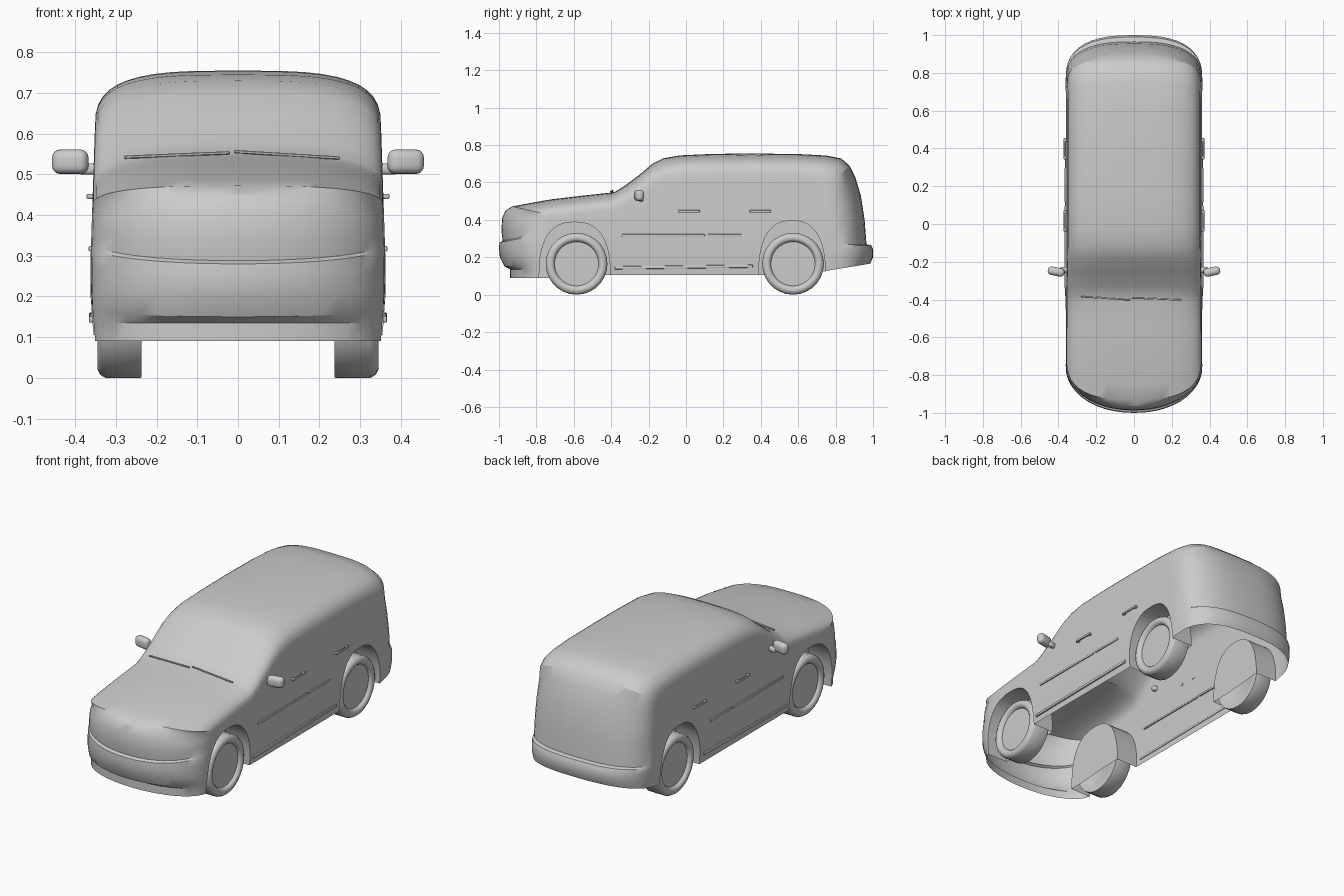
import bpy, bmesh
from math import sin, cos, pi
from mathutils import Matrix, Vector, Euler

if "Cube" in bpy.data.objects:
    bpy.data.objects.remove(bpy.data.objects["Cube"])


def finish(name, bm, mirror=False, angle=30):
    bmesh.ops.recalc_face_normals(bm, faces=bm.faces)
    me = bpy.data.meshes.new(name)
    bm.to_mesh(me)
    bm.free()
    ob = bpy.data.objects.new(name, me)
    bpy.context.collection.objects.link(ob)
    if mirror:
        ob.modifiers.new("Mirror", 'MIRROR')
    smooth(ob, angle)
    return ob


def smooth(ob, angle=30):
    bpy.ops.object.select_all(action='DESELECT')
    ob.select_set(True)
    bpy.context.view_layer.objects.active = ob
    bpy.ops.object.shade_smooth_by_angle(angle=angle * pi / 180)


def lerp_table(table, t):
    if t <= table[0][0]:
        return table[0][1]
    for (a, va), (b, vb) in zip(table, table[1:]):
        if t <= b:
            return va + (vb - va) * (t - a) / (b - a)
    return table[-1][1]


def half_width(z):
    return lerp_table([(.09, .354), (.2, .362), (.3, .362), (.45, .357), (.6, .352)], z)


def bottom_z(y):
    return lerp_table([(-.7, .09), (-.5, .105), (.5, .105), (.745, .125), (.985, .166)], y)


# Body ribs: centreline y, z and side-edge y, z, with a roundness per group
front = [(-.94, .09, -.76, .09), (-.94, .135, -.76, .135), (-.97, .15, -.76, .17),
         (-.995, .2, -.755, .22), (-1, .25, -.75, .28), (-.997, .28, -.748, .325),
         (-.98, .288, -.747, .335), (-.987, .34, -.745, .36), (-.983, .41, -.735, .39),
         (-.965, .45, -.72, .41)]
hood = [(-.93, .472, -.7, .42), (-.85, .487, -.66, .425), (-.72, .51, -.6, .43),
        (-.55, .53, -.5, .44), (-.41, .545, -.4, .45)]
screen = [(-.38, .55, -.37, .46), (-.33, .58, -.33, .48), (-.25, .64, -.25, .53),
          (-.18, .70, -.18, .57), (-.12, .73, -.12, .59)]
roof = [(-.03, .745, -.03, .6), (.15, .753, .15, .6), (.35, .755, .35, .6),
        (.6, .752, .55, .6), (.75, .744, .65, .59), (.83, .728, .7, .58), (.875, .69, .73, .55)]
rear = [(.905, .63, .75, .5), (.935, .53, .755, .42), (.955, .4, .76, .34),
        (.965, .27, .762, .265), (.99, .265, .763, .255), (1, .245, .764, .235),
        (1, .2, .765, .19), (.985, .166, .766, .13)]
ribs = [(r, n) for group, n in ((front, 2.1), (hood, 2.8), (screen, 3.1), (roof, 3.3), (rear, 2.6))
        for r in group]

# Body shell: each rib is a closed loop, sill to sill
STEPS, SIDE = 11, 5
bm = bmesh.new()
loops = []
for i, ((py, pz, qy, qz), n) in enumerate(ribs):
    w = half_width(qz)
    half = []
    for k in range(STEPS + 1):
        a = pi / 2 * k / STEPS
        c = max(cos(a), 0) ** (2 / n) if k < STEPS else 0
        half.append((w * sin(a) ** (2 / n), qy + (py - qy) * c, qz + (pz - qz) * c))
    sy = .5 * qy + .5 * (-.75 + 1.515 * i / (len(ribs) - 1))
    sz = bottom_z(sy)
    for k in range(1, SIDE + 1):
        t = k / SIDE
        z = qz + (sz - qz) * t
        half.append((half_width(z), qy + (sy - qy) * t, z))
    pts = [(-x, y, z) for x, y, z in reversed(half[1:])] + half
    loops.append([bm.verts.new(p) for p in pts])
for a, b in zip(loops, loops[1:]):
    for k in range(len(a)):
        j = (k + 1) % len(a)
        bm.faces.new((a[k], a[j], b[j], b[k]))
bm.faces.new(loops[0])
bm.faces.new(loops[-1])
body = finish("body", bm)

# Wheel arch cutter
bm = bmesh.new()
for side in (-1, 1):
    for cy, hw, top in ((-.595, .19, .388), (.567, .178, .395)):
        pts = [(cy + hw, -.05)]
        for k in range(25):
            a = pi * k / 24
            c = cos(a)
            pts.append((cy + hw * abs(c) ** .8 * (1 if c > 0 else -1),
                        .1 + (top - .1) * max(sin(a), 0) ** .8))
        pts.append((cy - hw, -.05))
        inner = [bm.verts.new((side * .225, y, z)) for y, z in pts]
        outer = [bm.verts.new((side * .5, y, z)) for y, z in pts]
        bm.faces.new(inner)
        bm.faces.new(outer)
        for k in range(len(pts)):
            j = (k + 1) % len(pts)
            bm.faces.new((inner[k], inner[j], outer[j], outer[k]))
cutter = finish("arch_cutter", bm)
cutter.hide_render = True
mod = body.modifiers.new("Arches", 'BOOLEAN')
mod.object = cutter
mod.operation = 'DIFFERENCE'
mod.solver = 'EXACT'
bpy.ops.object.select_all(action='DESELECT')
body.select_set(True)
bpy.context.view_layer.objects.active = body
bpy.ops.object.modifier_apply(modifier=mod.name)
bpy.data.objects.remove(cutter)

# Open underside
bm = bmesh.new()
bm.from_mesh(body.data)
under = [f for f in bm.faces if all(v.co.z < bottom_z(v.co.y) + .006 for v in f.verts)]
bmesh.ops.delete(bm, geom=under, context='FACES')
bm.to_mesh(body.data)
bm.free()
smooth(body)

# Wheels: turned tyre and recessed rim
tyre = [(0, .24), (.12, .24), (.125, .237), (.164, .237), (.165, .24), (.165, .325), (.158, .338),
        (.145, .345), (.13, .343), (.122, .335), (.118, .326), (0, .328)]
for name, cy in (("front_wheels", -.585), ("rear_wheels", .572)):
    bm = bmesh.new()
    vs = [bm.verts.new((x, cy, .165 + r)) for r, x in tyre]
    es = [bm.edges.new(e) for e in zip(vs, vs[1:])]
    bmesh.ops.spin(bm, geom=vs + es, cent=(0, cy, .165), axis=(1, 0, 0),
                   angle=2 * pi, steps=28, use_merge=True)
    bmesh.ops.remove_doubles(bm, verts=bm.verts, dist=1e-5)
    finish(name, bm, mirror=True, angle=40)


def box(name, loc, size, rot=(0, 0, 0), bevel=.002, seg=2, mirror=True):
    bm = bmesh.new()
    bmesh.ops.create_cube(bm, size=1)
    bm.transform(Matrix.Diagonal((*size, 1)))
    bmesh.ops.bevel(bm, geom=bm.edges[:], offset=bevel, segments=seg, profile=.5, affect='EDGES')
    bm.transform(Matrix.Translation(loc) @ Euler(rot).to_matrix().to_4x4())
    return finish(name, bm, mirror)


# Mirrors
box("mirror_heads", (.412, -.252, .531), (.09, .045, .06), (0, 0, .2), .02, 4)
box("mirror_arms", (.362, -.242, .513), (.06, .028, .028), (0, 0, .1), .01, 3)

# Door handles: grip and two posts
for name, y in (("front_handle", .017), ("rear_handle", .398)):
    box(name, (.368, y, .446), (.009, .115, .013), bevel=.004)
    for s in (-1, 1):
        box(name + "_post", (.361, y + s * .047, .446), (.014, .018, .012), bevel=.003)

# Side mouldings and sill steps
box("front_door_moulding", (.361, -.122, .317), (.012, .445, .013), bevel=.003)
box("rear_door_moulding", (.361, .207, .317), (.012, .185, .013), bevel=.003)
box("sill_step", (.36, -.012, .148), (.012, .74, .016), (.012, 0, 0), bevel=.004)

# Wipers
for name, a, b in (("left_wiper", (-.28, -.385, .542), (-.02, -.402, .553)),
                   ("right_wiper", (-.01, -.392, .556), (.25, -.402, .54))):
    a, b = Vector(a), Vector(b)
    d = b - a
    box(name, (a + b) / 2, (d.length, .008, .008), d.to_track_quat('X', 'Z').to_euler(), .002, 1, False)
